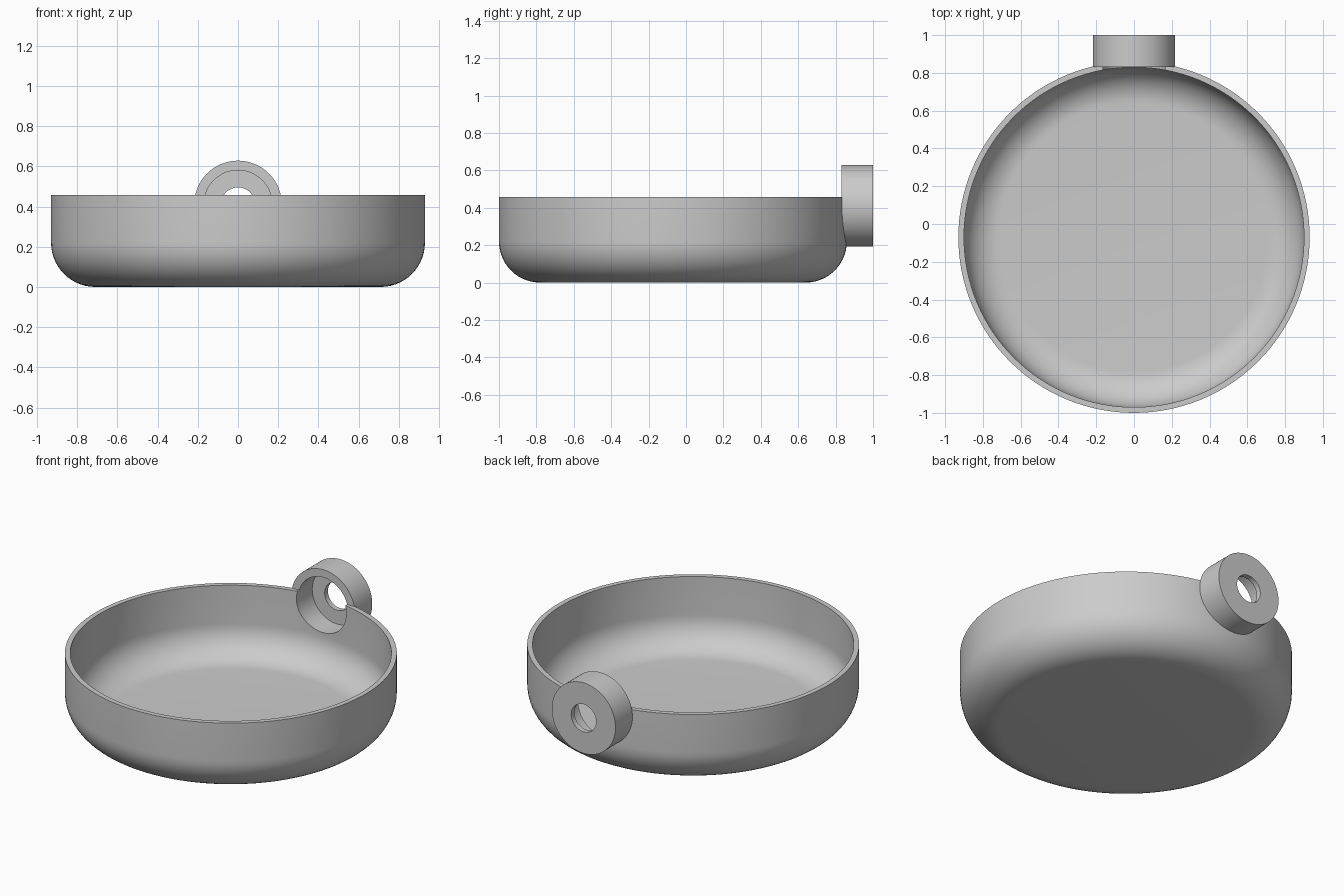
import bpy, bmesh
from math import sin, cos, pi, radians
from mathutils import Matrix, Vector

cube = bpy.data.objects.get("Cube")
if cube:
    bpy.data.objects.remove(cube, do_unlink=True)

CENTRE_Y = -0.07      # bowl axis
SOCKET_Z = 0.41       # socket axis height
RIM_Z = 0.457

grey = bpy.data.materials.new("plain grey")
grey.use_nodes = True
grey.diffuse_color = (0.6, 0.6, 0.6, 1)
grey.node_tree.nodes["Principled BSDF"].inputs["Base Color"].default_value = (0.6, 0.6, 0.6, 1)


def finish(name, bm):
    bmesh.ops.recalc_face_normals(bm, faces=bm.faces)
    mesh = bpy.data.meshes.new(name)
    bm.to_mesh(mesh)
    bm.free()
    mesh.materials.append(grey)
    obj = bpy.data.objects.new(name, mesh)
    bpy.context.collection.objects.link(obj)
    return obj


def arc(radius, start, end, steps=14):
    """Fillet points (r, z) round the shared corner centre."""
    angles = [start + (end - start) * i / steps for i in range(steps + 1)]
    return [(0.71 + radius * cos(a), 0.22 + radius * sin(a)) for a in angles]


def lathe(name, profile, steps=128):
    bm = bmesh.new()
    verts = [bm.verts.new((r, 0, z)) for r, z in profile]
    edges = [bm.edges.new(pair) for pair in zip(verts, verts[1:])]
    bmesh.ops.spin(bm, geom=verts + edges, cent=(0, 0, 0), axis=(0, 0, 1),
                   angle=2 * pi, steps=steps)
    bmesh.ops.remove_doubles(bm, verts=bm.verts, dist=0.0005)
    bmesh.ops.translate(bm, verts=bm.verts, vec=Vector((0, CENTRE_Y, 0)))
    return finish(name, bm)


def cylinder_y(name, radius, y0, y1):
    bm = bmesh.new()
    place = Matrix.Translation((0, (y0 + y1) / 2, SOCKET_Z)) @ Matrix.Rotation(pi / 2, 4, 'X')
    bmesh.ops.create_cone(bm, cap_ends=True, segments=96, radius1=radius,
                          radius2=radius, depth=y1 - y0, matrix=place)
    return finish(name, bm)


# Round dish with a filleted base and thin wall
profile = [(0, 0)] + arc(0.22, -pi / 2, 0) + [(0.93, RIM_Z), (0.90, RIM_Z)]
profile += arc(0.19, 0, -pi / 2) + [(0, 0.03)]
dish = lathe("dish", profile)

# Socket boss on the back, its recess, and the hole through its end
boss = cylinder_y("socket_boss", 0.218, 0.832, 1.0)
recess = cylinder_y("recess_cutter", 0.17, 0.70, 0.968)
hole = cylinder_y("hole_cutter", 0.085, 0.72, 1.1)

for tool, operation in ((boss, 'UNION'), (recess, 'DIFFERENCE'), (hole, 'DIFFERENCE')):
    mod = dish.modifiers.new(tool.name, 'BOOLEAN')
    mod.operation = operation
    mod.solver = 'EXACT'
    mod.object = tool

# Bake the cuts, then drop the helpers
depsgraph = bpy.context.evaluated_depsgraph_get()
baked = bpy.data.meshes.new_from_object(dish.evaluated_get(depsgraph))
dish.modifiers.clear()
dish.data = baked
for tool in (boss, recess, hole):
    bpy.data.objects.remove(tool, do_unlink=True)
dish.name = "dish_with_socket"

# Smooth curves, crisp rims
bpy.ops.object.select_all(action='DESELECT')
dish.select_set(True)
bpy.context.view_layer.objects.active = dish
bpy.ops.object.shade_smooth_by_angle(angle=radians(30))
